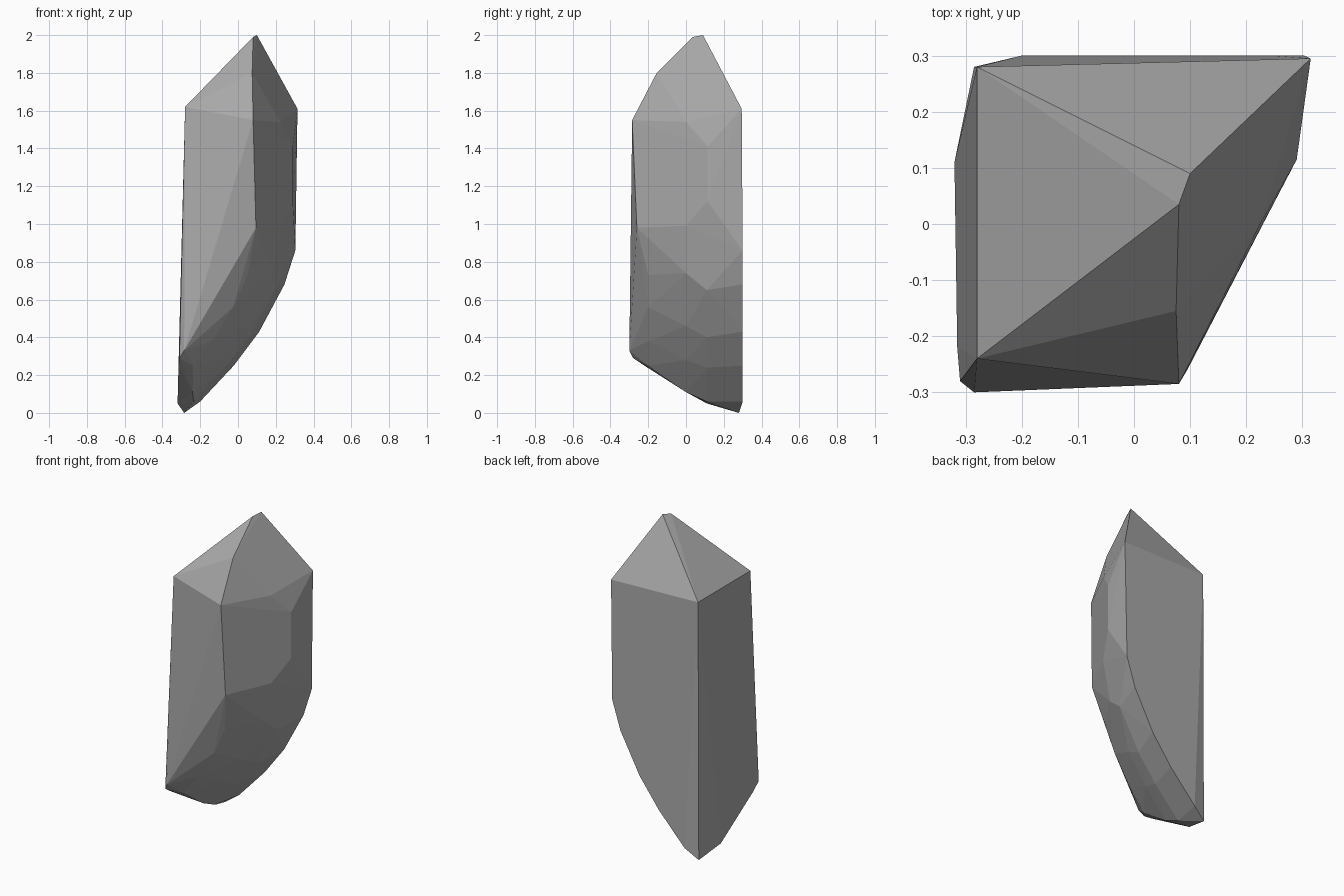
import bpy
import bmesh

cube = bpy.data.objects.get("Cube")
if cube:
    bpy.data.objects.remove(cube, do_unlink=True)

# Single stone colour
stone = bpy.data.materials.new("grey_stone")
stone.use_nodes = True
colour = (0.4, 0.4, 0.4, 1.0)
stone.diffuse_color = colour
stone.node_tree.nodes["Principled BSDF"].inputs["Base Color"].default_value = colour


def scoop_x(z):
    """Curve of the chipped underside, measured at the back edge."""
    return -0.264 + 1.09 * z - 0.5 * z * z


# Pointed tip and the shoulder corners below it
tip = [(0.08, 0.035, 1.99), (0.10, 0.09, 2.0), (0.075, -0.155, 1.80)]
shoulder = [(-0.28, 0.28, 1.62), (0.315, 0.295, 1.61),
            (-0.28, -0.24, 1.62), (0.08, -0.285, 1.55)]

# Chipped side wall
wall = [(0.21, 0.075, 1.64), (0.225, 0.0, 1.54), (0.29, 0.115, 1.41),
        (0.29, 0.115, 1.12), (0.23, 0.0, 0.99), (0.095, -0.26, 0.98)]

# Lower corners of the flat faces
foot = [(-0.285, -0.30, 0.33), (-0.31, -0.28, 0.29), (-0.315, -0.22, 0.25),
        (-0.32, 0.11, 0.05), (-0.285, 0.28, 0.0)]

# Curved underside: staggered heights along slices from back to front
slices = {
    0.30: (0.0, (0.86, 0.68, 0.43, 0.25, 0.06)),
    0.11: (0.035, (0.65, 0.40, 0.24, 0.06)),
    0.0: (0.09, (0.74, 0.46, 0.28, 0.11)),
    -0.2: (0.215, (0.73, 0.56, 0.38, 0.25)),
}
scoop = [(scoop_x(z) - shift, y, z)
         for y, (shift, heights) in slices.items() for z in heights]

# Wrap all corners in one faceted solid
bm = bmesh.new()
for point in tip + shoulder + wall + foot + scoop:
    bm.verts.new(point)
result = bmesh.ops.convex_hull(bm, input=bm.verts[:])
loose = [v for v in bm.verts if not v.link_faces]
bmesh.ops.delete(bm, geom=loose, context='VERTS')
bmesh.ops.dissolve_limit(bm, angle_limit=0.02, verts=bm.verts[:], edges=bm.edges[:])
bmesh.ops.recalc_face_normals(bm, faces=bm.faces[:])

mesh = bpy.data.meshes.new("stone_shard")
bm.to_mesh(mesh)
bm.free()
mesh.materials.append(stone)
shard = bpy.data.objects.new("stone_shard", mesh)
bpy.context.collection.objects.link(shard)
